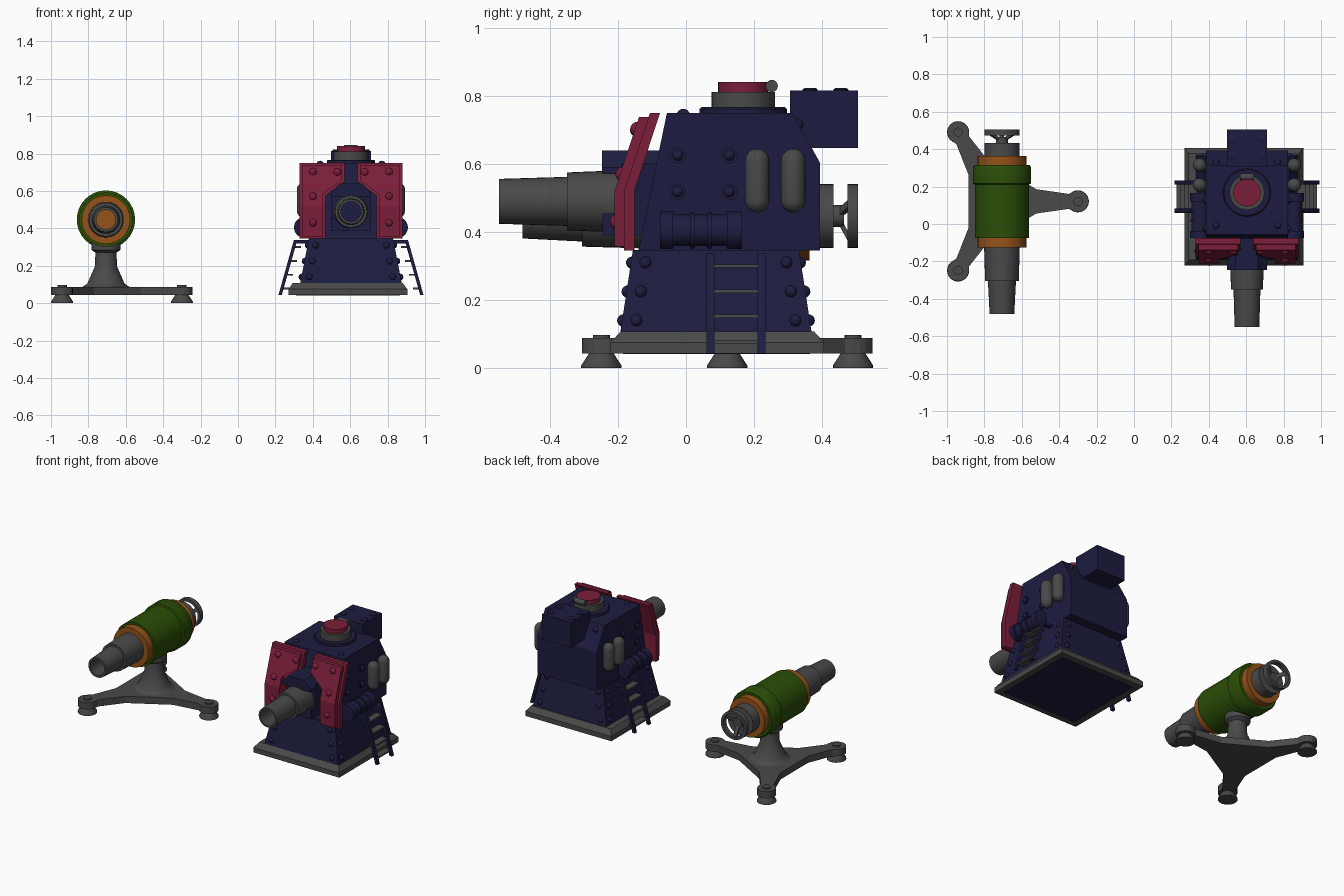
import bpy, bmesh, math
from mathutils import Vector, Matrix

if "Cube" in bpy.data.objects:
    bpy.data.objects.remove(bpy.data.objects["Cube"], do_unlink=True)


def material(name, color):
    mat = bpy.data.materials.new(name)
    mat.use_nodes = True
    mat.diffuse_color = (*color, 1)
    for node in mat.node_tree.nodes:
        if node.type == 'BSDF_PRINCIPLED':
            node.inputs["Base Color"].default_value = (*color, 1)
    return mat


navy = material("dark navy", (.012, .012, .052))
red = material("crimson", (.2, .013, .042))
green = material("olive green", (.024, .075, .002))
orange = material("burnt orange", (.3, .085, .01))
gray = material("gunmetal gray", (.067, .067, .067))


def finish(bm, name, mat, smooth=False):
    bmesh.ops.recalc_face_normals(bm, faces=bm.faces)
    mesh = bpy.data.meshes.new(name)
    bm.to_mesh(mesh)
    bm.free()
    mesh.materials.append(mat)
    if smooth:
        mesh.shade_smooth()
        mesh.set_sharp_from_angle(angle=math.radians(35))
    obj = bpy.data.objects.new(name, mesh)
    bpy.context.collection.objects.link(obj)


def box(name, low, high, mat):
    low, high = Vector(low), Vector(high)
    bm = bmesh.new()
    bmesh.ops.create_cube(bm, size=1, matrix=Matrix.Translation((low + high) / 2)
                          @ Matrix.Diagonal((*(high - low), 1)))
    finish(bm, name, mat)


def frustum(name, center, bottom, top, z0, z1, mat):
    """Tapered block given by its half sizes below and above."""
    bm = bmesh.new()
    bmesh.ops.create_cube(bm, size=2)
    for v in bm.verts:
        half, z = (top, z1) if v.co.z > 0 else (bottom, z0)
        v.co = (center[0] + v.co.x * half[0], center[1] + v.co.y * half[1], z)
    finish(bm, name, mat)


def add_prism(bm, points, axis, start, end):
    """Extrude a 2D outline along the x, y or z axis."""
    def at(p, t):
        co = list(p)
        co.insert("xyz".index(axis), t)
        return co
    face = bm.faces.new([bm.verts.new(at(p, start)) for p in points])
    new = bmesh.ops.extrude_face_region(bm, geom=[face])["geom"]
    shift = Vector(at((0, 0), end - start))
    bmesh.ops.translate(bm, vec=shift, verts=[g for g in new if isinstance(g, bmesh.types.BMVert)])


def prism(name, points, axis, start, end, mat):
    bm = bmesh.new()
    add_prism(bm, points, axis, start, end)
    finish(bm, name, mat)


def lathe(name, profile, origin, axis, mat, sides=32):
    """Revolve (radius, distance) points round an axis through origin."""
    bm = bmesh.new()
    turn = {"x": Matrix.Rotation(math.pi / 2, 4, 'Y'),
            "y": Matrix.Rotation(-math.pi / 2, 4, 'X'), "z": Matrix()}[axis]
    verts = [bm.verts.new((r, 0, t)) for r, t in profile]
    edges = [bm.edges.new(pair) for pair in zip(verts, verts[1:])]
    bmesh.ops.spin(bm, geom=verts + edges, cent=(0, 0, 0), axis=(0, 0, 1),
                   angle=math.tau, steps=sides, use_duplicate=False)
    bmesh.ops.remove_doubles(bm, verts=bm.verts, dist=.0004)
    bm.transform(Matrix.Translation(origin) @ turn)
    finish(bm, name, mat, True)


def rivets(name, places, radius, mat):
    bm = bmesh.new()
    for p in places:
        bmesh.ops.create_uvsphere(bm, u_segments=12, v_segments=8, radius=radius,
                                  matrix=Matrix.Translation(p))
    finish(bm, name, mat, True)


def solid(*points):
    """Close a lathe profile at both ends."""
    return [(0, points[0][1]), *points, (0, points[-1][1])]


CX = .604
SIDES = (("right", -1), ("left", 1))

# Turret base and skirt
frustum("base_plate", (.587, .092), (.318, .314), (.318, .314), .043, .075, gray)
frustum("base_plate_slope", (.587, .092), (.318, .314), (.295, .285), .075, .107, gray)
box("base_underside", (.31, -.185, .0415), (.865, .365, .046), navy)
frustum("skirt", (CX, .088), (.272, .281), (.225, .244), .105, .347, navy)
spots = []
for z in (.14, .225, .31):
    k = (z - .105) / .24
    hx, hy = .269 - .047 * k, .278 - .037 * k
    for sx in (-1, 1):
        for sy in (-1, 1):
            spots.append((CX + sx * hx, .088 + sy * (hy - .039), z))
            spots.append((CX + sx * (hx - .039), .088 + sy * hy, z))
rivets("skirt_rivets", spots, .018, navy)

# Turret body
outline = [(-.14, .345), (-.056, .75), (.312, .75), (.394, .603), (.394, .345)]
prism("turret_body", outline, "x", CX - .22, CX + .22, navy)
rivets("roof_rivets", [(CX + s * .165, y, z) for s in (-1, 1)
                       for y, z in ((-.008, .742), (.325, .715))], .02, navy)
box("rear_box", (.497, .306, .647), (.711, .506, .815), navy)
for side, s in SIDES:
    for i, y in enumerate((.365, .455)):
        lathe(f"{side}_box_bolt_{i}", solid((.022, .81), (.022, .819), (.016, .823)),
              (CX + s * .078, y, 0), "z", navy, 12)

# Roof hatch
lathe("hatch_flange", solid((.128, .745), (.128, .762), (.122, .767)), (CX, .168, 0), "z", navy)
lathe("hatch_collar", solid((.093, .76), (.093, .812)), (CX, .168, 0), "z", gray)
lathe("hatch_lid", solid((.074, .81), (.074, .84)), (CX, .168, 0), "z", red)
lathe("hatch_hinge", solid((.018, -.036), (.018, .036)), (CX, .252, .829), "x", gray, 16)

# Equipment on both flanks
for side, s in SIDES:
    flank = CX + s * .22
    for i, y in enumerate((.209, .315)):
        arc = [(.036 * math.cos(a), .036 * math.sin(a)) for a in
               [math.pi / 2 * k / 5 for k in range(6)]]
        profile = [(r, -.058 - t) for r, t in reversed(arc)] + [(r, .058 + t) for r, t in arc]
        lathe(f"{side}_canister_{i}", profile, (CX + s * .253, y, .551), "z", gray, 20)
    lathe(f"{side}_tank", solid((.055, -.076), (.055, -.038), (.046, -.038), (.046, .012),
                                (.053, .012), (.053, .026), (.046, .026), (.046, .062),
                                (.053, .062), (.053, .076), (.046, .076), (.046, .12),
                                (.055, .12), (.055, .165)), (CX + s * .25, 0, .405), "y", navy, 20)
    for i in range(4):
        y, z = (-.024, .128)[i % 2], (.518, .625)[i // 2]
        lathe(f"{side}_bolt_{i}", solid((.024, -.008), (.024, .006)), (flank, y, z), "x", navy, 12)
        rivets(f"{side}_bolt_head_{i}", [(flank + s * .004, y, z)], .016, navy)

    # Ladder
    rail = [(.22, .338), (.305, .338), (.388, .043), (.37, .043), (.292, .32), (.22, .32)]
    for i, y in enumerate((.06, .21)):
        prism(f"{side}_ladder_rail_{i}", [(CX + s * d, z) for d, z in rail],
              "y", y, y + .023, navy)
    for i in range(4):
        z = .3 - .074 * i
        x = CX + s * (.305 + (.33 - z) * .28)
        box(f"{side}_ladder_step_{i}", (min(x, x - s * .045), .08, z - .005),
            (max(x, x - s * .045), .215, z + .005), gray)


# Front armour: flat below, leaning back above the bend
BEND, LEAN = .52, .33


def lean(y, z):
    return y + max(0, z - BEND) * LEAN


def armour(name, points, y0, y1):
    bm = bmesh.new()
    add_prism(bm, points, "y", y0, y1)
    bmesh.ops.bisect_plane(bm, geom=bm.verts[:] + bm.edges[:] + bm.faces[:],
                           plane_co=(0, 0, BEND), plane_no=(0, 0, 1))
    for v in bm.verts:
        v.co.y = lean(v.co.y, v.co.z)
    finish(bm, name, red)


back = [(.275, .345), (.275, .75), (.035, .75), (.035, .65), (.136, .575), (.136, .345)]
face = [(.26, .358), (.26, .738), (.048, .738), (.048, .657), (.15, .582), (.15, .358)]
studs = [(.203, .43), (.203, .57), (.203, .702), (.073, .7)]
for side, s in SIDES:
    armour(f"{side}_shield", [(CX + s * d, z) for d, z in back], -.182, -.152)
    armour(f"{side}_shield_face", [(CX + s * d, z) for d, z in face], -.21, -.18)
    rivets(f"{side}_shield_rivets", [(CX + s * d, lean(-.202, z), z) for d, z in studs], .022, red)

# Turret gun: hood above, cradle below, barrel between
hood = [(.107, .57), (.107, .59), (.06, .64)]
prism("gun_hood", [(CX + d, z) for d, z in hood] +
      [(CX - d, z) for d, z in reversed(hood)], "y", -.247, -.05, navy)
box("gun_cradle", (CX - .107, -.245, .39), (CX + .107, -.1, .455), navy)
box("gun_mount", (CX - .107, -.19, .44), (CX + .107, -.06, .6), navy)
lathe("turret_barrel", [(.054, -.4), (.054, -.55), (.066, -.55), (.072, -.35), (.085, -.35),
                        (.092, -.18), (0, -.18)], (CX, 0, .49), "y", gray)
lathe("turret_bore", solid((.056, -.41), (.056, -.4)), (CX, 0, .49), "y", navy)

# Field gun on the tripod
GX, GY, GZ = -.706, .121, .447
GUN = (GX, 0, GZ)
lathe("gun_barrel", [(.052, -.33), (.052, -.48), (.066, -.48), (.075, -.305), (.09, -.305),
                     (.096, -.1), (0, -.1)], GUN, "y", gray)
lathe("gun_bore", solid((.054, -.34), (.054, -.33)), GUN, "y", orange)
lathe("front_band", solid((.13, -.125), (.13, -.07)), GUN, "y", orange)
lathe("gun_casing", solid((.145, -.075), (.145, .212), (.156, .216), (.156, .302),
                          (.148, .316)), GUN, "y", green)
lathe("rear_band", solid((.13, .31), (.13, .363)), GUN, "y", orange)
lathe("breech", solid((.094, .36), (.094, .433)), GUN, "y", gray)

# Handwheel with dished spokes
lathe("wheel_hub", solid((.032, .43), (.032, .464)), GUN, "y", gray, 16)
lathe("wheel_rim", [(.094, .474), (.094, .506), (.076, .506), (.076, .474), (.094, .474)],
      GUN, "y", gray)
bm = bmesh.new()
for i in range(3):
    part = bmesh.ops.create_cube(bm, size=1, matrix=Matrix.Translation((.053, 0, 0))
                                 @ Matrix.Rotation(.5, 4, 'Z')
                                 @ Matrix.Diagonal((.075, .014, .024, 1)))
    bmesh.ops.rotate(bm, verts=part["verts"], cent=(0, 0, 0),
                     matrix=Matrix.Rotation(math.tau * i / 3 + math.pi / 2, 3, 'Y'))
bm.transform(Matrix.Translation((GX, .472, GZ)))
finish(bm, "wheel_spokes", gray)

# Pedestal and tripod
lathe("pedestal", solid((.13, .085), (.105, .1), (.098, .108), (.06, .195), (.056, .27),
                        (.078, .285), (.078, .36)), (GX, GY, 0), "z", gray)
hub = Vector((-.727, GY))
REACH = .427
plate = []
for i in range(3):
    turn = Matrix.Rotation(math.tau * i / 3, 2)
    tip = [(REACH + .058 * math.cos(a), .058 * math.sin(a))
           for a in [math.radians(d) for d in range(-120, 121, 20)]]
    arm = [(.205, -.065), (REACH - .05, -.04), *tip, (REACH - .05, .04), (.205, .065)]
    plate += [hub + turn @ Vector(p) for p in arm]
    foot = hub + turn @ Vector((REACH, 0))
    lathe(f"foot_{i}", solid((.059, 0), (.059, .008), (.035, .045)), (*foot, 0), "z", gray, 24)
    lathe(f"foot_bolt_{i}", solid((.025, .08), (.025, .098)), (*foot, 0), "z", gray, 16)
prism("tripod_plate", plate, "z", .043, .088, gray)
